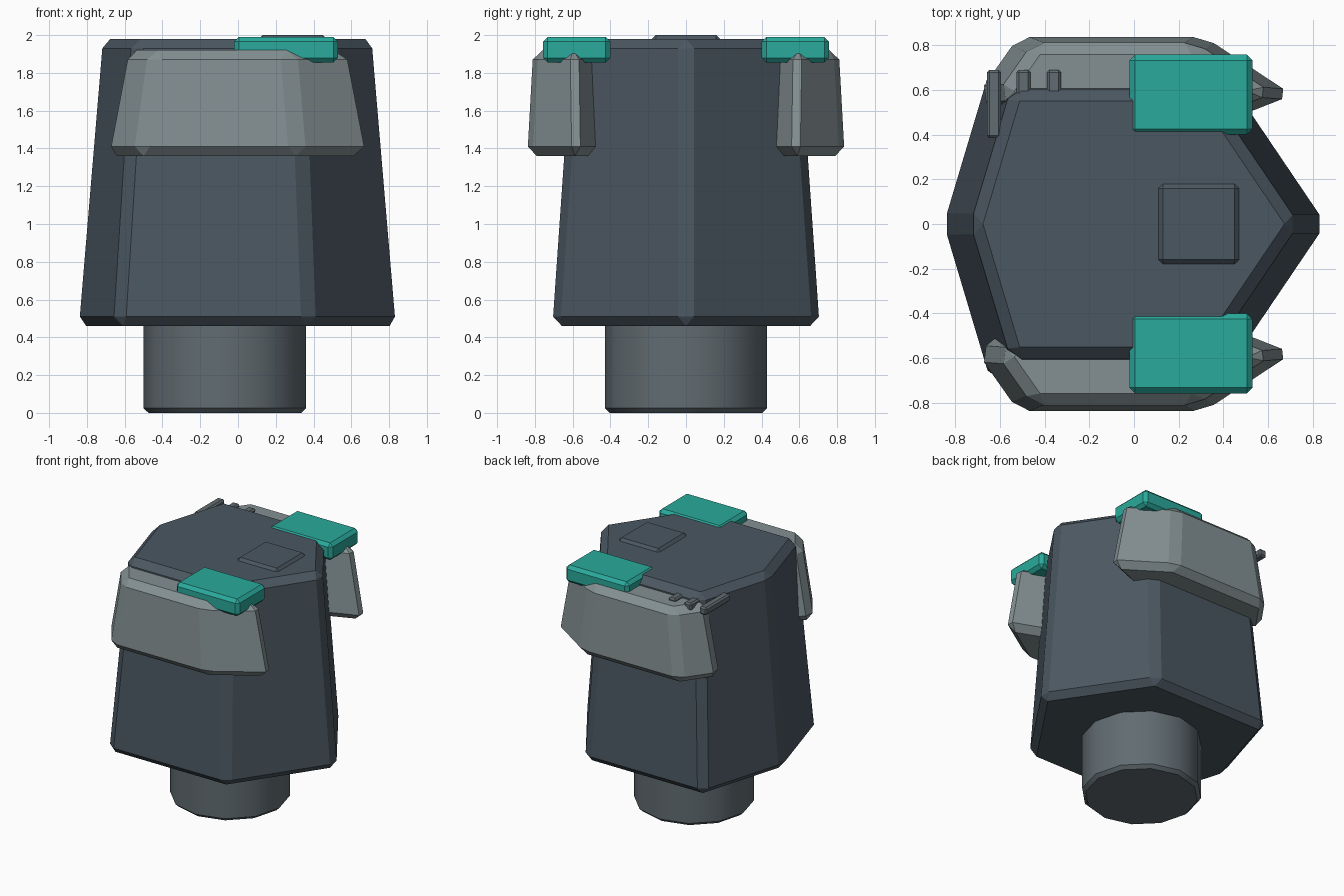
import bpy, bmesh, math

if "Cube" in bpy.data.objects:
    bpy.data.objects.remove(bpy.data.objects["Cube"])


def paint(name, rgb):
    m = bpy.data.materials.new(name)
    m.diffuse_color = (*rgb, 1)
    m.use_nodes = True
    m.node_tree.nodes["Principled BSDF"].inputs["Base Color"].default_value = m.diffuse_color
    return m


slate = paint("slate", (0.07, 0.095, 0.12))
steel = paint("steel", (0.23, 0.28, 0.29))
iron = paint("iron", (0.12, 0.15, 0.165))
teal = paint("teal", (0.023, 0.40, 0.33))


def finish(name, bm, mat, bevel):
    bmesh.ops.recalc_face_normals(bm, faces=bm.faces)
    me = bpy.data.meshes.new(name)
    bm.to_mesh(me)
    bm.free()
    me.materials.append(mat)
    ob = bpy.data.objects.new(name, me)
    bpy.context.collection.objects.link(ob)
    mod = ob.modifiers.new("chamfer", 'BEVEL')
    mod.width, mod.segments, mod.limit_method = bevel, 1, 'NONE'
    return ob


def tapered_prism(name, outline, z0, z1, taper, cy, mat, bevel):
    """Outline lofted from z0 to z1, shrinking by taper about (0, cy)."""
    bm = bmesh.new()
    low = [bm.verts.new((x, y, z0)) for x, y in outline]
    top = [bm.verts.new((x * taper, cy + (y - cy) * taper, z1)) for x, y in outline]
    bm.faces.new(low)
    bm.faces.new(top)
    n = len(outline)
    for i in range(n):
        j = (i + 1) % n
        bm.faces.new((low[i], low[j], top[j], top[i]))
    return finish(name, bm, mat, bevel)


def box(name, x, y, z, mat, bevel):
    outline = [(x[0], y[0]), (x[1], y[0]), (x[1], y[1]), (x[0], y[1])]
    return tapered_prism(name, outline, z[0], z[1], 1, 0, mat, bevel)


# main hexagonal head block
tapered_prism("head_block",
              [(-0.856, 0), (-0.645, -0.707), (0.385, -0.707),
               (0.863, 0), (0.385, 0.707), (-0.645, 0.707)],
              0.46, 1.98, 0.851, 0, slate, 0.05)

# round neck, smooth sides
bm = bmesh.new()
bmesh.ops.create_cone(bm, cap_ends=True, segments=12, radius1=0.43, radius2=0.43, depth=0.6)
bmesh.ops.translate(bm, verts=bm.verts, vec=(-0.07, 0, 0.3))
neck = finish("neck", bm, iron, 0.025)
neck.modifiers["chamfer"].limit_method = 'ANGLE'
neck.modifiers["chamfer"].angle_limit = math.radians(40)
bpy.context.view_layer.objects.active = neck
neck.select_set(True)
bpy.ops.object.shade_smooth_by_angle(angle=math.radians(35))

# side pads with a teal cap on each
for side, s in (("left", 1), ("right", -1)):
    pad = [(-0.71, 0.577), (-0.525, 0.42), (0.32, 0.42),
           (0.72, 0.577), (0.32, 0.84), (-0.525, 0.84)]
    tapered_prism(side + "_side_pad", [(x, y * s) for x, y in pad],
                  1.36, 1.92, 0.85, 0.633 * s, steel, 0.05)
    box(side + "_cap", (-0.02, 0.53), sorted((0.40 * s, 0.758 * s)),
        (1.855, 1.99), teal, 0.025)

# top hatch
box("top_hatch", (0.11, 0.47), (-0.18, 0.18), (1.93, 2.0), slate, 0.02)

# small ribs on one pad
for i, (x, y0) in enumerate(((-0.627, 0.385), (-0.495, 0.56), (-0.358, 0.56))):
    box(f"rib_{i + 1}", (x - 0.032, x + 0.032), (y0, 0.69), (1.88, 1.94), iron, 0.012)
